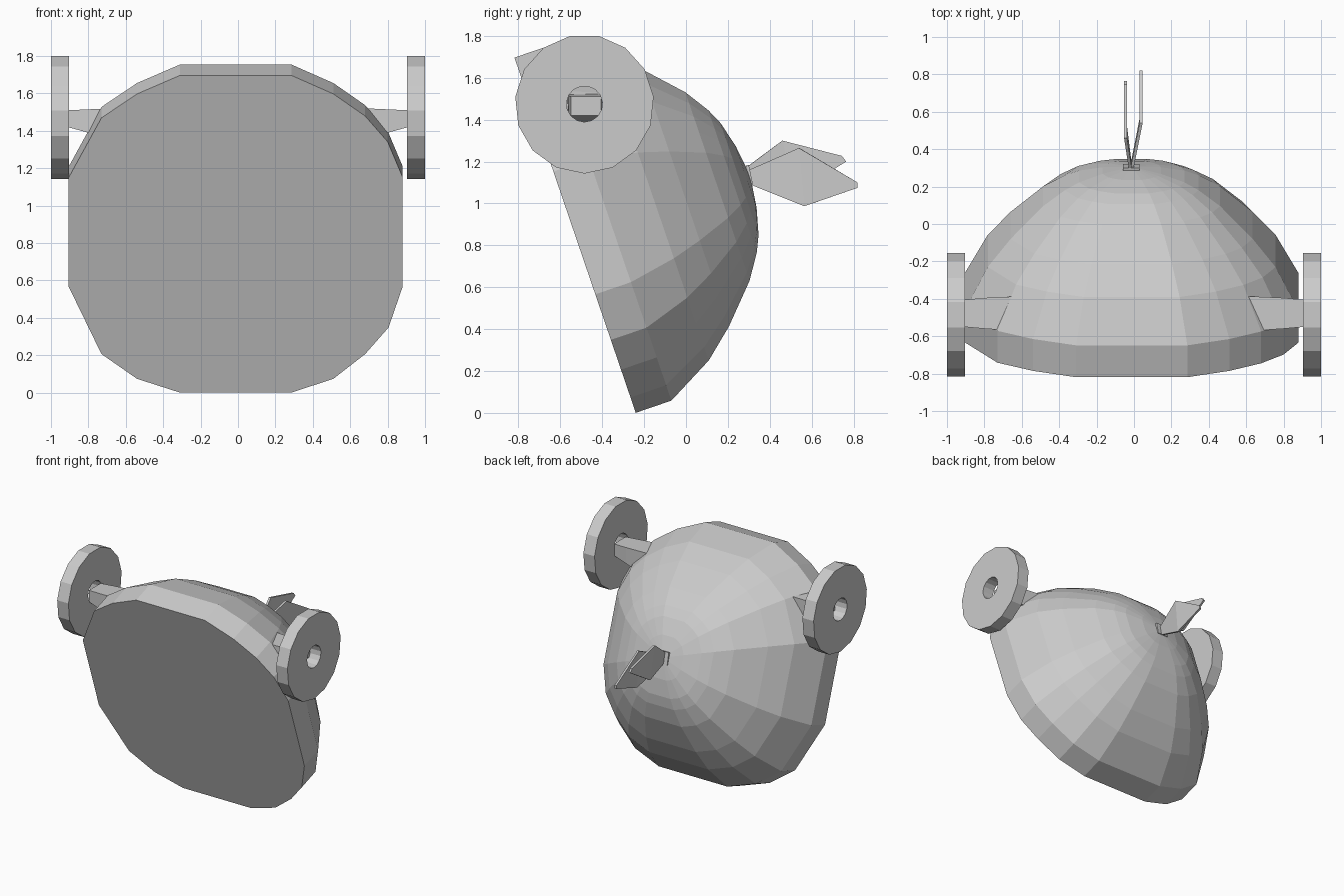
import bpy, bmesh
from math import sin, cos, pi, radians
from mathutils import Vector

if "Cube" in bpy.data.objects:
    bpy.data.objects.remove(bpy.data.objects["Cube"])


def make(name, verts, faces, thickness=0):
    me = bpy.data.meshes.new(name)
    bm = bmesh.new()
    vs = [bm.verts.new(v) for v in verts]
    for f in faces:
        bm.faces.new([vs[i] for i in f])
    bmesh.ops.recalc_face_normals(bm, faces=bm.faces)
    bm.to_mesh(me)
    bm.free()
    ob = bpy.data.objects.new(name, me)
    bpy.context.collection.objects.link(ob)
    if thickness:
        mod = ob.modifiers.new("thickness", 'SOLIDIFY')
        mod.thickness = thickness
        mod.offset = 0
    return ob


def loft(name, rings, caps=True, closed=False):
    n, m = len(rings[0]), len(rings)
    faces = []
    for r in range(m if closed else m - 1):
        a, b = r * n, ((r + 1) % m) * n
        faces += [(a + i, a + (i + 1) % n, b + (i + 1) % n, b + i) for i in range(n)]
    if caps:
        faces += [tuple(range(n)), tuple(range((m - 1) * n, m * n))]
    return make(name, [v for r in rings for v in r], faces)


# tilted dome: flat front outline, lofted backwards in shrinking rings
outline = [(-.31, -.898), (.285, -.898), (.51, -.82), (.68, -.68), (.805, -.53),
           (.88, -.30), (.88, .32), (.80, .52), (.68, .665), (.51, .79), (.285, .895),
           (-.31, .895), (-.54, .79), (-.73, .655), (-.905, .318), (-.905, -.30),
           (-.73, -.68), (-.54, -.82)]
profile = [(1, 0), (1, .18), (.862, .411), (.725, .555), (.53, .719),
           (.40, .795), (.315, .83), (.175, .863), (.03, .88)]
origin = Vector((0, -.53, .85))
up, back = Vector((0, -.323, .946)), Vector((0, .946, .323))
rings = [[origin + Vector((-.012 + (x + .012) * s, 0, 0)) + up * h * s + back * d
          for x, h in outline] for s, d in profile]
loft("dome_body", rings)


# side discs with a hole, on tapered axles
def circle(x, r, n=15):
    return [(x, -.485 + r * sin(2 * pi * i / n), 1.475 - r * cos(2 * pi * i / n))
            for i in range(n)]


def section(x, y0, y1, z0, z1):
    return [(x, y0, z0), (x, y1, z0), (x, y1, z1), (x, y0, z1)]


for side, name in ((-1, "left"), (1, "right")):
    a, b = side * .903, side
    loft(name + "_wheel", [circle(a, .332), circle(b, .332), circle(b, .086), circle(a, .086)],
         caps=False, closed=True)
    loft(name + "_axle", [section(side * .58, -.575, -.385, 1.32, 1.525),
                          section(side * .80, -.56, -.395, 1.39, 1.515),
                          section(side * .91, -.55, -.405, 1.42, 1.51)])


# two folded tail leaves on a small base
def leaf(name, base_x, mid_x, pts):
    xs = (base_x, mid_x, mid_x, mid_x, mid_x, base_x)
    make(name, [(x, y, z) for x, (y, z) in zip(xs, pts)],
         [(0, 1, 4, 5), (1, 2, 3, 4)], .016)


leaf("right_tail_leaf", -.012, .038,
     [(.29, 1.155), (.54, 1.265), (.82, 1.10), (.82, 1.075), (.565, .987), (.31, 1.09)])
leaf("left_tail_leaf", -.018, -.045,
     [(.285, 1.17), (.46, 1.30), (.745, 1.227), (.765, 1.20), (.52, 1.05), (.305, 1.10)])
loft("tail_base", [[(x, .285, 1.18), (x, .30, 1.185), (x, .32, 1.09), (x, .305, 1.085)]
                   for x in (-.06, .03)])
